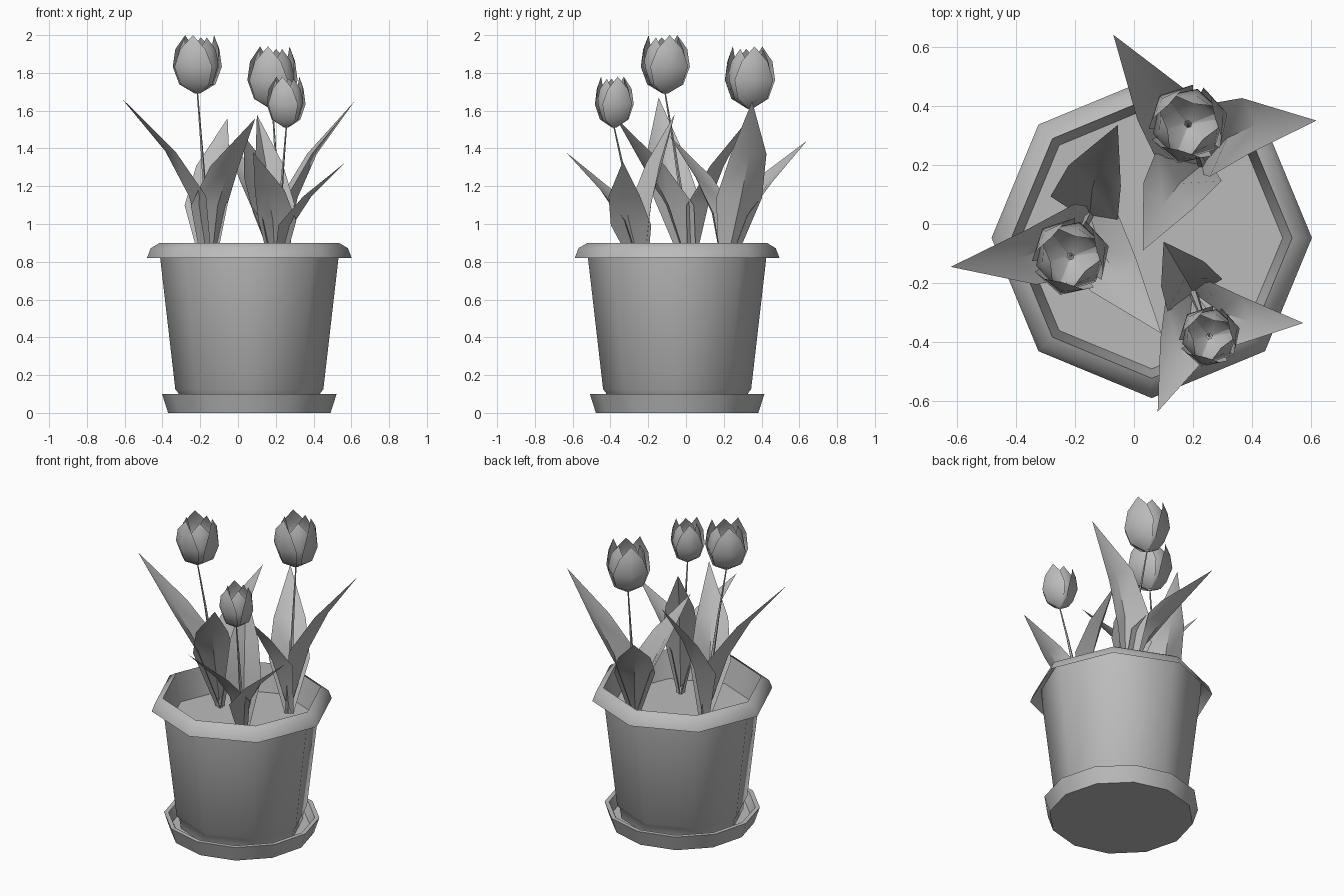
import bpy
import math
from mathutils import Matrix, Vector

cube = bpy.data.objects.get("Cube")
if cube:
    bpy.data.objects.remove(cube, do_unlink=True)

grey = bpy.data.materials.new("plain_grey")
grey.use_nodes = True
grey.diffuse_color = (0.5, 0.5, 0.5, 1)
grey.node_tree.nodes["Principled BSDF"].inputs["Base Color"].default_value = (0.5, 0.5, 0.5, 1)

CENTRE = Vector((0.06, -0.047, 0))
SOIL_Z = 0.72


def add_part(name, verts, faces, angle=50):
    mesh = bpy.data.meshes.new(name)
    mesh.from_pydata([tuple(v) for v in verts], [], faces)
    mesh.materials.append(grey)
    obj = bpy.data.objects.new(name, mesh)
    bpy.context.collection.objects.link(obj)
    bpy.ops.object.select_all(action="DESELECT")
    obj.select_set(True)
    bpy.context.view_layer.objects.active = obj
    bpy.ops.object.shade_smooth_by_angle(angle=math.radians(angle))
    return obj


def ring(centre, radius, sides):
    return [centre + Vector((radius * math.cos(math.tau * i / sides),
                             radius * math.sin(math.tau * i / sides), 0))
            for i in range(sides)]


def grid_faces(rows, cols, start=0, wrap=False):
    faces = []
    for r in range(rows - 1):
        for c in range(cols if wrap else cols - 1):
            a, b = start + r * cols, start + (r + 1) * cols
            n = (c + 1) % cols
            faces.append((a + c, a + n, b + n, b + c))
    return faces


def lathe(name, profile, sides=8, bottom=False, top=False):
    """Turned part with optional end caps."""
    verts = []
    for r, z in profile:
        verts += ring(CENTRE + Vector((0, 0, z)), r, sides)
    faces = grid_faces(len(profile), sides, wrap=True)
    if bottom:
        faces.append(tuple(reversed(range(sides))))
    if top:
        faces.append(tuple(range(len(verts) - sides, len(verts))))
    return add_part(name, verts, faces)


# Saucer, pot, hollow flared rim, and soil
lathe("saucer", [(0.43, 0), (0.462, 0.1), (0.435, 0.1), (0.41, 0.04)], 12,
      bottom=True, top=True)
lathe("pot", [(0.365, 0.04), (0.376, 0.105), (0.392, 0.125), (0.472, 0.82),
              (0.475, 0.9), (0.443, SOIL_Z)], bottom=True)
lathe("rim", [(0.542, 0.82), (0.522, 0.872), (0.475, 0.9)])
lathe("soil", [(0.443, SOIL_Z)], top=True)


def leaf(name, base, tip, bow, scale):
    """Cupped pointed blade, bending outward, bowing and twisting sideways."""
    base, tip = Vector((*base, SOIL_Z)), Vector(tip)
    run = tip - base
    out = Vector((run.x, run.y, 0)).normalized()
    shift = Vector((-out.y, out.x, 0)) * bow
    out = Matrix.Rotation(-4 * bow, 3, "Z") @ out
    side = Vector((-out.y, out.x, 0))
    verts = []
    # share of reach, share of height, half width, cupping, share of bow
    for f, h, w, cup, b in [(0, 0, 0.025, 0.015, 0),
                            (0.27, 0.45, 0.122, 0.075, 0.9),
                            (0.54, 0.7, 0.095, 0.04, 1)]:
        spine = base + Vector((run.x * f, run.y * f, run.z * h)) + shift * b
        for s in (-1, 0, 1):
            verts.append(spine + side * s * w * scale
                         - out * abs(s) * cup * scale)
    verts.append(tip)
    faces = grid_faces(3, 3) + [(6, 7, 9), (7, 8, 9)]
    add_part(name, verts, faces, 40)


def stem(name, base, top):
    start, end = Vector((*base, SOIL_Z)), Vector(top)
    verts = []
    for t, r in [(0, 0.016), (0.35, 0.012), (0.7, 0.007), (1, 0.004)]:
        p = start.lerp(end, t)
        lag = 0.24 * t * (1 - t)
        p.x -= (end.x - start.x) * lag
        p.y -= (end.y - start.y) * lag
        verts += ring(p, r, 5)
    add_part(name, verts, grid_faces(4, 5, wrap=True))


def flower_head(name, bottom, radius, height):
    """Three inner petals closing the cup, three wide outer ones around them."""
    verts, faces = [], []
    for i in range(6):
        outer = i % 2
        grow = 1.0 if outer else 0.9
        facing = math.radians(60 * i - 45)
        start = len(verts)
        # radius share, height share, half angle
        for r, h, spread in [(0.1, 0, 60), (0.74, 0.16, 54), (1.0, 0.46, 52),
                             (0.9 if outer else 0.82, 0.76, 36)]:
            for s in (-1, 0, 1):
                a = facing + s * math.radians(spread)
                k = radius * r * grow * (0.98 if s else 1)
                verts.append(Vector((bottom[0] + k * math.cos(a),
                                     bottom[1] + k * math.sin(a),
                                     bottom[2] + height * h)))
        k = radius * (0.68 if outer else 0.52)
        verts.append(Vector((bottom[0] + k * math.cos(facing),
                             bottom[1] + k * math.sin(facing),
                             bottom[2] + height * (1 if outer else 0.96))))
        faces += grid_faces(4, 3, start)
        faces += [(start + 9, start + 10, start + 12),
                  (start + 10, start + 11, start + 12)]
    add_part(name, verts, faces)


# Plants: base, head bottom, head radius and height, leaf size, leaf tips with bow
plants = {
    "left": ((-0.15, 0.03), (-0.215, -0.11, 1.69), 0.134, 0.31, 1.0,
             [((-0.62, -0.145, 1.67), 0.055), ((0.092, -0.37, 1.56), -0.03),
              ((-0.055, 0.335, 1.56), 0.02)]),
    "back": ((0.23, 0.2), (0.183, 0.338, 1.61), 0.137, 0.33, 1.0,
             [((-0.07, 0.64, 1.44), 0), ((0.617, 0.35, 1.65), 0.06),
              ((0.03, -0.09, 1.47), -0.03)]),
    "front": ((0.2, -0.23), (0.255, -0.38, 1.51), 0.106, 0.27, 0.88,
              [((0.573, -0.335, 1.33), -0.045), ((0.08, -0.635, 1.38), 0.02),
               ((0.1, -0.06, 1.58), 0)]),
}
for label, (base, head, radius, height, size, tips) in plants.items():
    flower_head(label + "_flower", head, radius, height)
    stem(label + "_stem", base, head)
    for n, (tip, bow) in enumerate(tips, 1):
        leaf(f"{label}_leaf_{n}", base, tip, bow, size)
